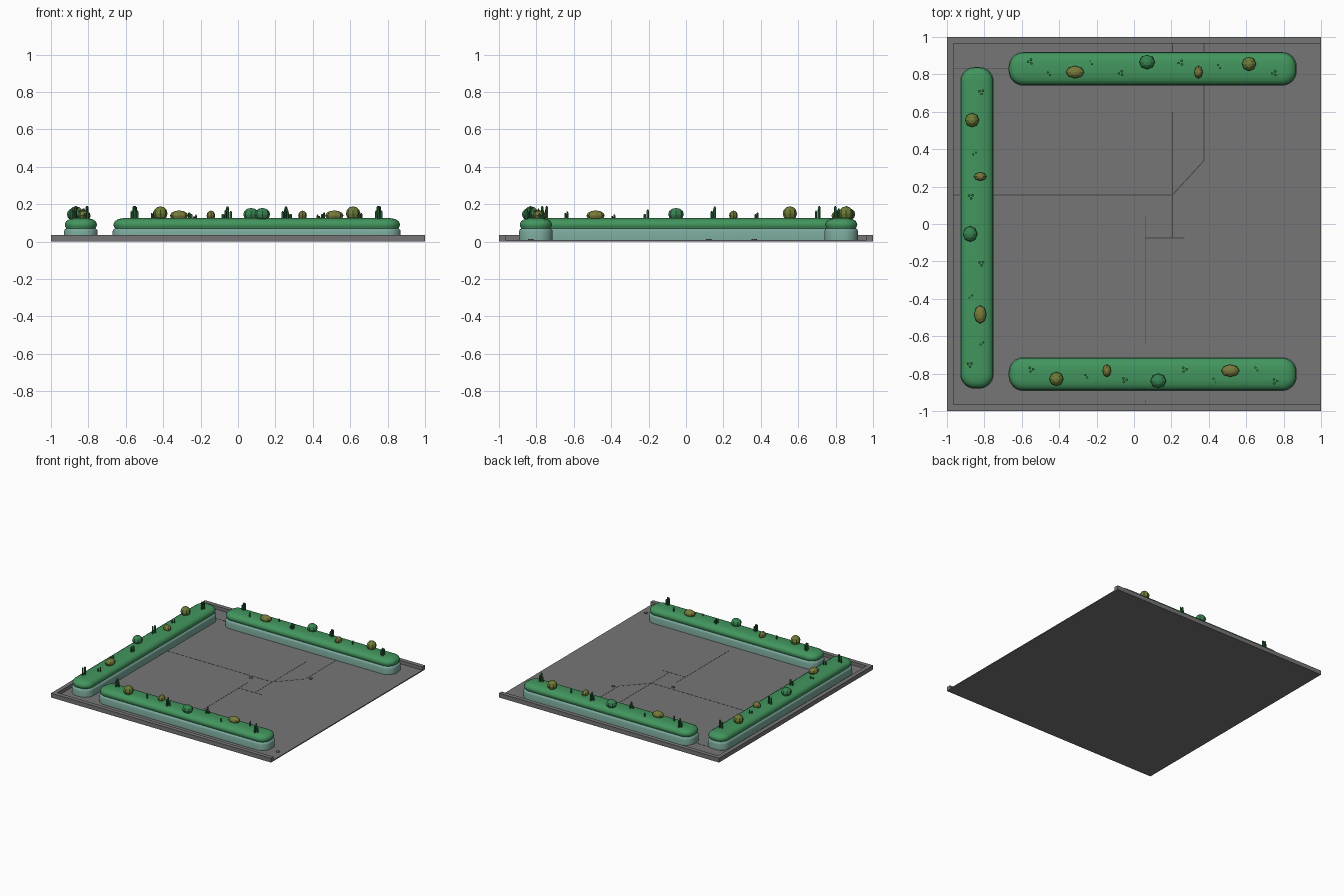
import bpy, bmesh, math
from mathutils import Vector

if "Cube" in bpy.data.objects:
    bpy.data.objects.remove(bpy.data.objects["Cube"])


def material(name, rgb):
    m = bpy.data.materials.new(name)
    m.diffuse_color = (*[(c / 255) ** 2.2 for c in rgb], 1)
    m.use_nodes = True
    m.node_tree.nodes["Principled BSDF"].inputs["Base Color"].default_value = m.diffuse_color
    return m


GREY = material("paving grey", (117, 117, 117))
DARK = material("joint grey", (70, 70, 70))
TEAL = material("planter teal", (122, 167, 154))
GREEN = material("hedge green", (68, 148, 94))
OLIVE = material("shrub olive", (108, 124, 58))
BROWN = material("shrub yellow olive", (120, 122, 62))
LEAF = material("shrub green", (58, 130, 82))
STEM = material("stem green", (50, 112, 66))


def finish(name, bm, mat, smooth=None):
    bmesh.ops.recalc_face_normals(bm, faces=bm.faces)
    me = bpy.data.meshes.new(name)
    bm.to_mesh(me)
    bm.free()
    me.materials.append(mat)
    ob = bpy.data.objects.new(name, me)
    bpy.context.collection.objects.link(ob)
    if smooth:
        bpy.ops.object.select_all(action='DESELECT')
        ob.select_set(True)
        bpy.context.view_layer.objects.active = ob
        bpy.ops.object.shade_smooth_by_angle(angle=math.radians(smooth))
    return ob


def prism(bm, pts, z0, z1):
    low = [bm.verts.new((x, y, z0)) for x, y in pts]
    high = [bm.verts.new((x, y, z1)) for x, y in pts]
    bm.faces.new(low)
    bm.faces.new(high)
    for i in range(len(pts)):
        j = (i + 1) % len(pts)
        bm.faces.new((low[i], low[j], high[j], high[i]))


def loft(bm, hx, hy, radius, profile, place):
    # rounded rectangles stacked along a profile of (inset, height)
    rings = []
    for inset, z in profile:
        r = max(radius - inset, 0.008)
        ring = []
        for k, (sx, sy) in enumerate(((1, 1), (-1, 1), (-1, -1), (1, -1))):
            for s in range(9):
                a = (k + s / 8) * math.pi / 2
                u = sx * (hx - inset - r) + r * math.cos(a)
                v = sy * (hy - inset - r) + r * math.sin(a)
                ring.append(bm.verts.new((*place(u, v), z)))
        rings.append(ring)
    for a, b in zip(rings, rings[1:]):
        for i in range(len(a)):
            j = (i + 1) % len(a)
            bm.faces.new((a[i], a[j], b[j], b[i]))
    bm.faces.new(rings[0])
    bm.faces.new(rings[-1])


# floor slab, open on the right, with a raised rim on the other three sides
bm = bmesh.new()
prism(bm, [(-1, -1), (1, -1), (1, 1), (-1, 1)], 0, 0.008)
finish("floor_slab", bm, GREY)
bm = bmesh.new()
w = 0.965
prism(bm, [(1, -1), (1, -w), (-w, -w), (-w, w), (1, w), (1, 1), (-1, 1), (-1, -1)], 0, 0.035)
finish("rim", bm, GREY)

# thin paving joints
JOINTS = [(-.965, .155, .205, .155), (.205, .6, .205, -.075), (.06, -.075, .27, -.075),
          (.06, .04, .06, -.64), (.375, .965, .375, .34), (.375, .34, .205, .155),
          (.205, .965, .205, .92), (-.965, .83, -.66, .83), (.06, -.965, .06, -.94)]
bm = bmesh.new()
for x0, y0, x1, y1 in JOINTS:
    a, b = Vector((x0, y0)), Vector((x1, y1))
    d = (b - a).normalized() * 0.0025
    n = Vector((-d.y, d.x))
    prism(bm, [a - n, b - n, b + n, a + n], 0.006, 0.0088)
finish("paving_joints", bm, DARK)

# small floor studs
bm = bmesh.new()
for x, y in ((.03, .122), (.405, .365), (.945, -.83)):
    prism(bm, [(x + .014 * math.cos(i * math.pi / 4), y + .014 * math.sin(i * math.pi / 4))
               for i in range(8)], 0.004, 0.014)
finish("floor_studs", bm, GREY)

BODY = [(0, .001), (0, .055), (.003, .064), (.012, .071)]
HEDGE = [(.014, .066), (.006, .083), (.004, .095), (.012, .110), (.03, .121), (.055, .126), (.08, .127)]
# shrubs: u, v, radius u, radius v, top height, material
SHRUBS = [(-.515, -.026, .038, .038, .189, OLIVE), (-.245, .018, .023, .034, .166, BROWN),
          (.03, -.036, .042, .039, .18, LEAF), (.415, .018, .049, .033, .167, BROWN)]
# stem clusters: u, v, tallest height, number of stems
STEMS = [(-.65, .024, .19, 3), (-.355, -.012, .157, 2), (-.15, -.032, .188, 3), (.17, .024, .173, 3),
         (.33, -.032, .145, 2), (.555, .027, .16, 2), (.655, -.038, .19, 3)]


def planter(name, cx, cy, half, turns):
    c, s = [(1, 0), (0, -1), (-1, 0)][turns]
    place = lambda u, v: (cx + c * u - s * v, cy + s * u + c * v)
    stretch = half / .77
    bm = bmesh.new()
    loft(bm, half, .09, .078, BODY, place)
    finish(name + "_planter", bm, TEAL, 40)
    bm = bmesh.new()
    loft(bm, half, .09, .078, HEDGE, place)
    finish(name + "_hedge", bm, GREEN, 50)

    # faceted round shrubs
    for i, (u, v, ru, rv, top, mat) in enumerate(SHRUBS):
        x, y = place(u * stretch, v)
        rz = (top - .112) / 2
        rx, ry = (rv, ru) if turns == 1 else (ru, rv)
        bm = bmesh.new()
        bmesh.ops.create_uvsphere(bm, u_segments=8, v_segments=6, radius=1)
        for p in bm.verts:
            p.co = (x + p.co.x * rx, y + p.co.y * ry, top - rz + p.co.z * rz)
        finish(f"{name}_shrub_{i + 1}", bm, mat)

    # clusters of pointed stems
    bm = bmesh.new()
    for u, v, top, count in STEMS:
        for k in range(count):
            a = 2.2 + k * math.tau / count
            d = .011 if count == 3 else .009
            r = .0075 if count == 3 else .006
            h = top - .012 * k if top > .165 else top - .008 * k
            px, py = place(u * stretch + d * math.cos(a), v + d * math.sin(a))
            ring = lambda q: [(px + q * math.cos(j * math.pi / 3), py + q * math.sin(j * math.pi / 3))
                              for j in range(6)]
            prism(bm, ring(r), .115, h - .005)
            prism(bm, ring(r * .6), h - .006, h)
    finish(name + "_stems", bm, STEM)


planter("front", .1, -.8025, .77, 0)
planter("left", -.84, -.02, .86, 1)
planter("back", .1, .83, .77, 2)
